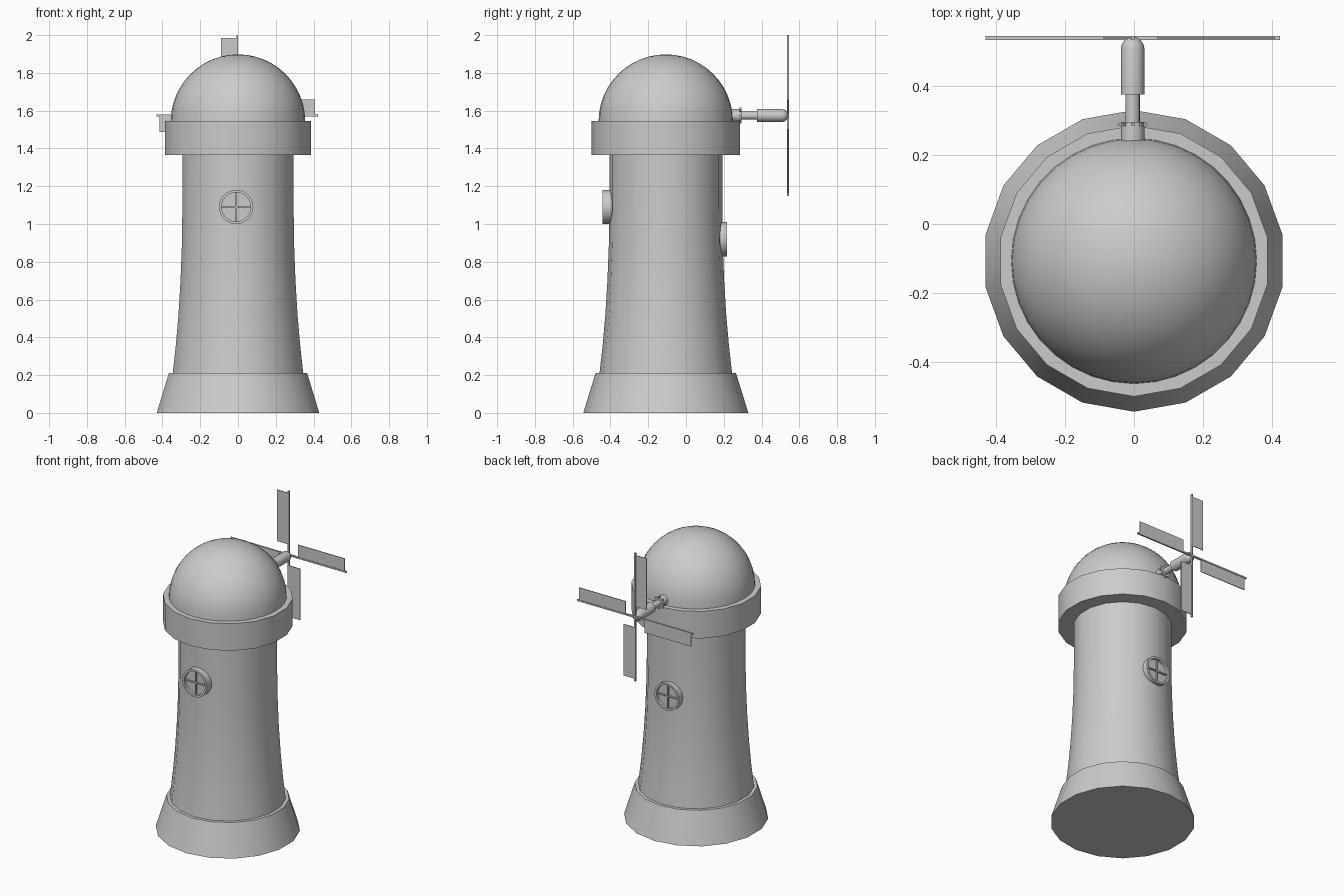
import bpy, bmesh, math
from mathutils import Matrix, Vector

if "Cube" in bpy.data.objects:
    bpy.data.objects.remove(bpy.data.objects["Cube"])

CY = -0.107          # tower axis in y
HX, HZ = -0.004, 1.574   # rotor axis


def finish(bm, name, smooth=35):
    bmesh.ops.remove_doubles(bm, verts=bm.verts, dist=1e-5)
    bmesh.ops.recalc_face_normals(bm, faces=bm.faces)
    me = bpy.data.meshes.new(name)
    bm.to_mesh(me)
    bm.free()
    ob = bpy.data.objects.new(name, me)
    bpy.context.collection.objects.link(ob)
    if smooth:
        bpy.ops.object.select_all(action='DESELECT')
        bpy.context.view_layer.objects.active = ob
        ob.select_set(True)
        bpy.ops.object.shade_smooth_by_angle(angle=math.radians(smooth))
    return ob


def lathe(name, profile, n, matrix, closed=False):
    """Spin (radius, height) points around local z, first vertex at +y."""
    bm = bmesh.new()
    rings = []
    for r, h in profile:
        rings.append([bm.verts.new(matrix @ Vector((r * math.sin(math.tau * i / n),
                      r * math.cos(math.tau * i / n), h))) if r > 0 or i == 0 else None
                      for i in range(n)])
    pairs = list(zip(rings, rings[1:]))
    if closed:
        pairs.append((rings[-1], rings[0]))
    for a, b in pairs:
        for i in range(n):
            j = (i + 1) % n
            quad = [a[i] or a[0], a[j] or a[0], b[j] or b[0], b[i] or b[0]]
            bm.faces.new(list(dict.fromkeys(quad)))
    return finish(bm, name)


def boxes(name, items):
    """Join boxes given as (min corner, max corner, matrix)."""
    bm = bmesh.new()
    for lo, hi, mat in items:
        lo, hi = Vector(lo), Vector(hi)
        m = mat @ Matrix.Translation((lo + hi) / 2) @ Matrix.Diagonal((*(hi - lo), 1))
        bmesh.ops.create_cube(bm, size=1, matrix=m)
    return finish(bm, name, 0)


tower = Matrix.Translation((0, CY, 0))

# Tower masonry: flared base, waisted shaft, overhanging collar
lathe("base", [(0, 0), (0.437, 0), (0.372, 0.21), (0.33, 0.21)], 18, tower)
lathe("tower_shaft", [(0.352, 0.20), (0.334, 0.36), (0.320, 0.52), (0.309, 0.70),
                      (0.302, 0.88), (0.299, 1.08), (0.299, 1.38)], 18, tower)
lathe("collar", [(0.28, 1.365), (0.393, 1.365), (0.393, 1.545), (0.34, 1.545)],
      18, tower, closed=True)

# Domed cap
lathe("dome", [(0.356 * math.cos(math.pi / 2 * k / 12) if k < 12 else 0,
                1.542 + 0.356 * math.sin(math.pi / 2 * k / 12)) for k in range(13)],
      36, tower)

# Round windows with cross bars; local z points out of the wall
for side, y, z, turn in (("front", -0.405, 1.09, math.pi / 2),
                         ("back", 0.179, 0.92, -math.pi / 2)):
    m = Matrix.Translation((-0.01, y, z)) @ Matrix.Rotation(turn, 4, 'X')
    lathe(side + "_window_frame", [(0.091, -0.03), (0.091, 0.038), (0.077, 0.038),
                                   (0.077, 0.02), (0, 0.02)], 24, m)
    boxes(side + "_window_bars", [((-0.077, -0.004, 0.018), (0.077, 0.004, 0.03), m),
                                  ((-0.004, -0.077, 0.018), (0.004, 0.077, 0.03), m)])

# Rotor axle; local z points along +y
axle = Matrix.Translation((HX, 0, HZ)) @ Matrix.Rotation(-math.pi / 2, 4, 'X')
lathe("axle_bearing", [(0, 0.2), (0.034, 0.2), (0.034, 0.295), (0, 0.295)], 16, axle)
lathe("axle_rod", [(0, 0.28), (0.021, 0.28), (0.021, 0.38), (0, 0.38)], 16, axle)
lathe("rotor_hub", [(0, 0.375), (0.034, 0.375), (0.034, 0.51), (0.031, 0.522),
                    (0.022, 0.534), (0.01, 0.54), (0, 0.541)], 16, axle)

# Small bolts around the bearing
bolts = []
for k in range(8):
    m = Matrix.Translation((HX, 0, HZ)) @ Matrix.Rotation(math.tau * k / 8, 4, 'Y')
    bolts.append(((-0.005, 0.284, 0.03), (0.005, 0.293, 0.042), m))
boxes("bearing_bolts", bolts)

# Four sails: spar with a panel on its trailing side
for k, name in enumerate(("top", "right", "bottom", "left")):
    m = Matrix.Translation((HX, 0, HZ)) @ Matrix.Rotation(math.pi / 2 * k, 4, 'Y')
    boxes(name + "_sail", [((-0.005, 0.534, 0), (0.005, 0.545, 0.427), m),
                           ((-0.086, 0.537, 0.07), (-0.003, 0.542, 0.412), m)])
